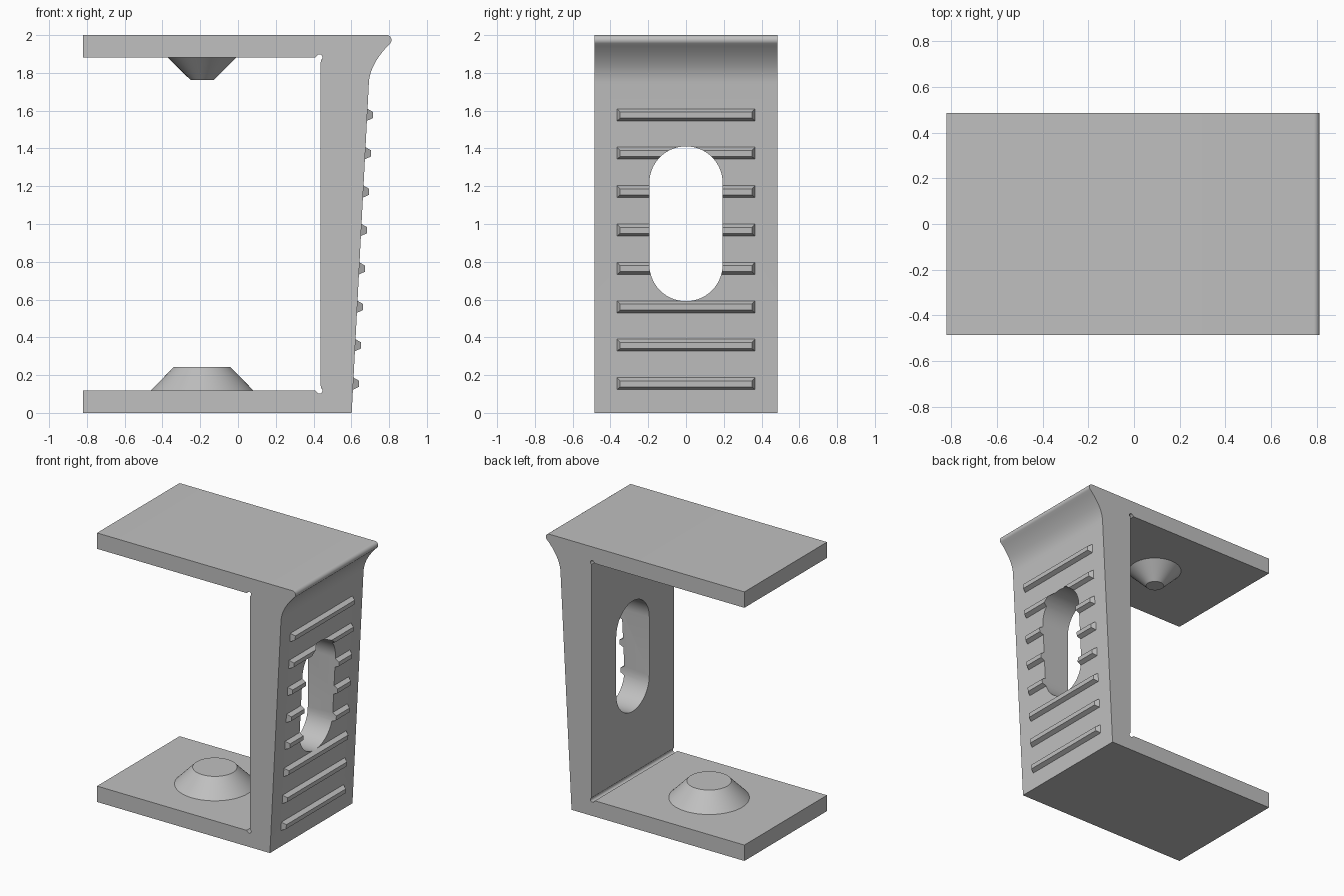
import bpy, bmesh
from math import sin, cos, atan, radians
from mathutils import Matrix, Vector

if "Cube" in bpy.data.objects:
    bpy.data.objects.remove(bpy.data.objects["Cube"])

DEPTH = 0.97      # full width along y
SLOPE = 0.052     # lean of the outer wall
FOOT_X = 0.602    # outer wall at the ground
INNER_X = 0.438   # inner wall
PLATE = 0.118     # plate thickness
STUD_X = -0.19

grey = bpy.data.materials.new("plain grey")
grey.use_nodes = True
colour = (0.53, 0.53, 0.53, 1)
grey.diffuse_color = colour
grey.node_tree.nodes["Principled BSDF"].inputs["Base Color"].default_value = colour


def make_object(name, bm):
    bmesh.ops.recalc_face_normals(bm, faces=bm.faces)
    mesh = bpy.data.meshes.new(name)
    bm.to_mesh(mesh)
    bm.free()
    mesh.materials.append(grey)
    obj = bpy.data.objects.new(name, mesh)
    bpy.context.collection.objects.link(obj)
    return obj


def arc(cx, cz, r, start, end, steps):
    angles = [radians(start + (end - start) * i / steps) for i in range(steps + 1)]
    return [(cx + r * cos(a), cz + r * sin(a)) for a in angles]


def extrude(name, points, offset):
    """Closed outline of 3D points pushed along an offset."""
    bm = bmesh.new()
    face = bm.faces.new([bm.verts.new(p) for p in points])
    out = bmesh.ops.extrude_face_region(bm, geom=[face])
    moved = [g for g in out["geom"] if isinstance(g, bmesh.types.BMVert)]
    bmesh.ops.translate(bm, verts=moved, vec=offset)
    return make_object(name, bm)


def boolean(target, tool, operation):
    tool.hide_render = True
    mod = target.modifiers.new(operation.lower(), 'BOOLEAN')
    mod.operation, mod.solver, mod.object = operation, 'EXACT', tool
    bpy.context.view_layer.objects.active = target
    bpy.ops.object.modifier_apply(modifier=mod.name)
    bpy.data.objects.remove(tool)


def smooth(obj):
    bpy.ops.object.select_all(action='DESELECT')
    obj.select_set(True)
    bpy.context.view_layer.objects.active = obj
    bpy.ops.object.shade_smooth_by_angle(angle=radians(30))


# Bracket outline: leaning wall, flared lip, two plates, relieved inner corners
tip = arc(0.787, 1.974, 0.026, -45, 90, 10)
p0 = Vector((FOOT_X + SLOPE * 1.75, 1.75))
p1, p2 = Vector((0.700, 1.851)), Vector(tip[0])
flare = [tuple(p0 * (1 - t) ** 2 + p1 * 2 * t * (1 - t) + p2 * t * t)
         for t in [i / 14 for i in range(14)]]
upper_relief = arc(INNER_X - 0.007, 2 - PLATE, 0.016, 150, -60, 10)
lower_relief = [(x, 2 - z) for x, z in reversed(upper_relief)]
outline = ([(-0.82, 0), (FOOT_X, 0)] + flare + tip
           + [(-0.82, 2), (-0.82, 2 - PLATE), (0.41, 2 - PLATE)] + upper_relief
           + [(INNER_X, 1.857), (INNER_X, 0.143)] + lower_relief
           + [(0.41, PLATE), (-0.82, PLATE)])
bracket = extrude("bracket", [(x, -DEPTH / 2, z) for x, z in outline], (0, DEPTH, 0))

# Bevelled grip ribs following the leaning wall
bm = bmesh.new()
for i in range(8):
    z = 0.155 + 0.2033 * i
    place = (Matrix.Translation((FOOT_X + SLOPE * z, 0, z))
             @ Matrix.Rotation(atan(SLOPE), 4, 'Y'))
    for v in bmesh.ops.create_cube(bm, size=2)["verts"]:
        outer = v.co.x > 0
        x, y, h = (0.031, 0.349, 0.016) if outer else (-0.01, 0.37, 0.037)
        v.co = place @ Vector((x, y * v.co.y, h * v.co.z))
boolean(bracket, make_object("grip_ribs", bm), 'UNION')

# Rounded slot through the wall and ribs
slot = arc(0, 1.217, 0.194, 0, 180, 28) + arc(0, 0.785, 0.194, 180, 360, 28)
boolean(bracket, extrude("slot_cutter", [(0.3, y, z) for y, z in slot], (0.7, 0, 0)),
        'DIFFERENCE')
smooth(bracket)


# Conical studs on the facing plate surfaces
def stud(name, z0, r0, z1, r1):
    bm = bmesh.new()
    bmesh.ops.create_cone(bm, cap_ends=True, segments=64, radius1=r0, radius2=r1,
                          depth=abs(z1 - z0))
    if z1 < z0:
        bmesh.ops.scale(bm, vec=(1, 1, -1), verts=bm.verts)
    bmesh.ops.translate(bm, vec=(STUD_X, 0, (z0 + z1) / 2), verts=bm.verts)
    smooth(make_object(name, bm))


stud("lower_stud", PLATE, 0.272, 0.243, 0.15)
stud("upper_stud", 2 - PLATE, 0.182, 1.763, 0.062)
